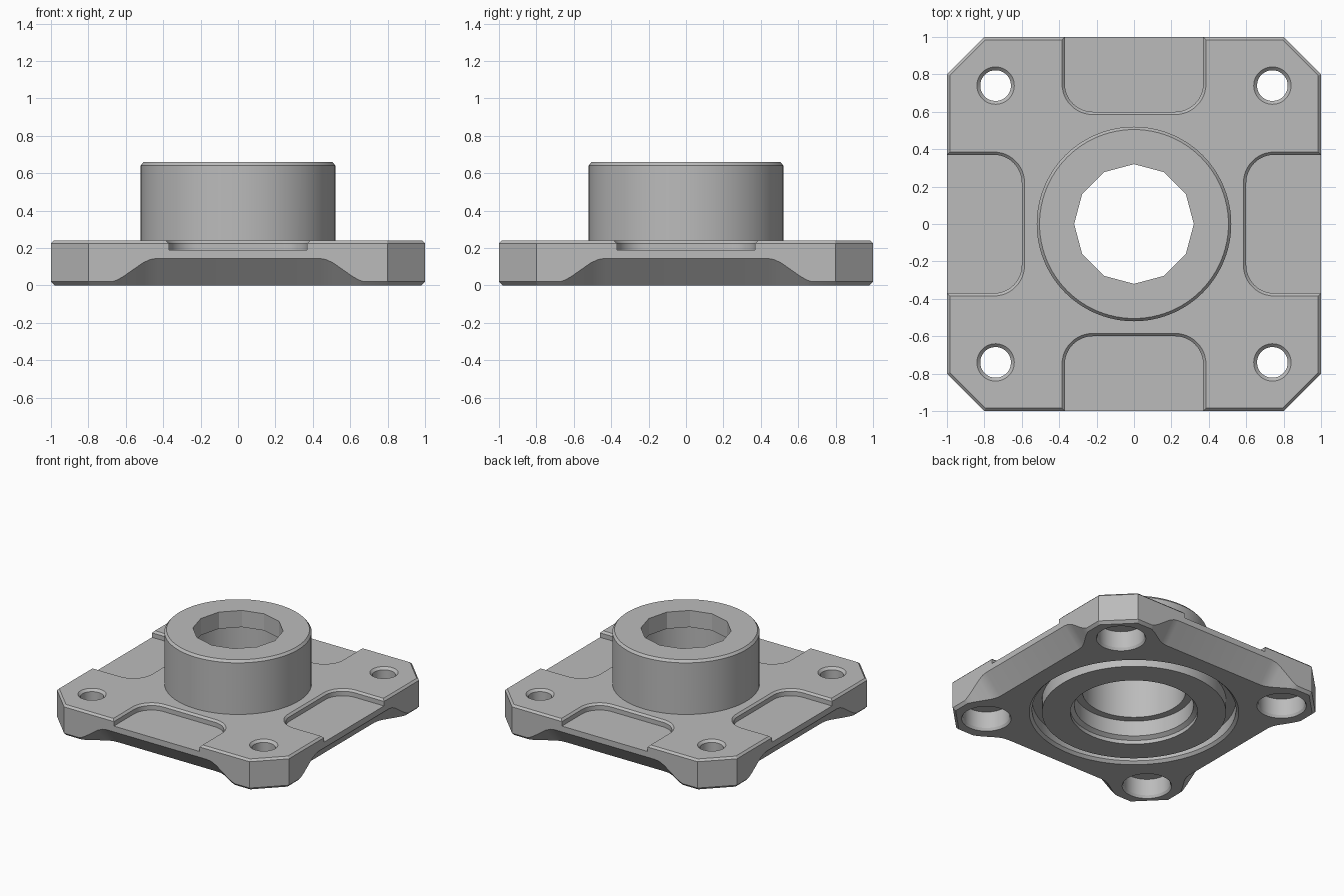
import bpy, bmesh, math
from mathutils import Matrix, Vector

old = bpy.data.objects.get("Cube")
if old:
    bpy.data.objects.remove(old, do_unlink=True)

metal = bpy.data.materials.new("grey_metal")
metal.use_nodes = True
GREY = (0.5, 0.5, 0.5, 1)
metal.diffuse_color = GREY
metal.node_tree.nodes["Principled BSDF"].inputs["Base Color"].default_value = GREY


def loft(name, rings, turn=0.0):
    """Closed solid skinned through rings of matching points."""
    bm = bmesh.new()
    loops = [[bm.verts.new(p) for p in ring] for ring in rings]
    n = len(loops[0])
    for a, b in zip(loops, loops[1:]):
        for i in range(n):
            j = (i + 1) % n
            bm.faces.new((a[i], a[j], b[j], b[i]))
    bm.faces.new(loops[0])
    bm.faces.new(loops[-1])
    bm.transform(Matrix.Rotation(turn, 4, "Z"))
    bmesh.ops.recalc_face_normals(bm, faces=bm.faces)
    mesh = bpy.data.meshes.new(name)
    bm.to_mesh(mesh)
    bm.free()
    mesh.materials.append(metal)
    ob = bpy.data.objects.new(name, mesh)
    bpy.context.scene.collection.objects.link(ob)
    return ob


def turned(name, profile, sides=96, at=(0, 0)):
    """Solid of stacked circles, profile = (radius, height) pairs."""
    rings = []
    for r, z in profile:
        angles = [math.tau * i / sides for i in range(sides)]
        rings.append([(at[0] + r * math.cos(a), at[1] + r * math.sin(a), z) for a in angles])
    return loft(name, rings)


def octagon(inset, z):
    """Square outline with cut corners."""
    s, c = 1 - inset, 0.8 - inset * 0.41
    return [(x, y, z) for x, y in ((s, -c), (s, c), (c, s), (-c, s),
                                   (-s, c), (-s, -c), (-c, -s), (c, -s))]


def pocket_ring(grow, z):
    """Outline of an edge pocket with rounded inner corners, on the front side."""
    w, inner, r = 0.37 + grow, -0.6 + grow, 0.15 + grow
    pts = [(w, -1.2, z)]
    for cx, start in ((w - r, 0), (r - w, math.pi / 2)):
        for i in range(13):
            a = start + math.pi / 2 * i / 12
            pts.append((cx + r * math.cos(a), inner - r + r * math.sin(a), z))
    return pts + [(-w, -1.2, z)]


def scallop_ring(out):
    """Underside relief outline, sliding down as it runs inward."""
    half = [(0.43, 0.145), (0.47, 0.139), (0.51, 0.12), (0.61, 0.05),
            (0.65, 0.027), (0.69, 0.015), (0.75, 0.0)]
    outline = [(0.75, -0.3)] + half[::-1] + [(-x, z) for x, z in half] + [(-0.75, -0.3)]
    return [(x, -1 - out, z + out * 1.115) for x, z in outline]


def boolean(body, tool, operation):
    mod = body.modifiers.new(tool.name, "BOOLEAN")
    mod.operation, mod.solver, mod.object = operation, "EXACT", tool
    tool.hide_render = True
    tools.append(tool)


tools = []

# Base plate with chamfered rims
flange = loft("flange_housing", [octagon(0.02, 0), octagon(0, 0.02),
                                 octagon(0, 0.225), octagon(0.015, 0.24)])

# Raised hub
boolean(flange, turned("hub", [(0.52, 0.1), (0.52, 0.642), (0.505, 0.66)]), "UNION")

# Stepped bore, with a faceted opening through the top lip
boolean(flange, turned("bore", [(0.45, -0.1), (0.45, 0.03), (0.42, 0.05), (0.42, 0.17),
                                (0.365, 0.17), (0.365, 0.53)]), "DIFFERENCE")
boolean(flange, turned("lip_opening", [(0.32, 0.45), (0.32, 0.8)], 12), "DIFFERENCE")

# Ring groove in the underside
groove = turned("ring_groove", [(0.76, -0.02), (0.72, 0.02), (0.72, 0.1)])
boolean(groove, turned("groove_core", [(0.65, -0.2), (0.65, 0.2)]), "DIFFERENCE")
bpy.context.view_layer.update()
boolean(flange, groove, "DIFFERENCE")

# Edge pockets above and scalloped reliefs below, one per side
for k in range(4):
    turn = k * math.pi / 2
    pocket = loft("pocket", [pocket_ring(0, 0.19), pocket_ring(0, 0.225),
                             pocket_ring(0.03, 0.255)], turn)
    boolean(flange, pocket, "DIFFERENCE")
    boolean(flange, loft("scallop", [scallop_ring(0.1), scallop_ring(-0.2)], turn), "DIFFERENCE")

# Bolt holes, countersunk on top and counterbored underneath
for sx in (-1, 1):
    for sy in (-1, 1):
        hole = turned("bolt_hole", [(0.185, -0.02), (0.165, 0.02), (0.165, 0.15), (0.082, 0.15),
                                    (0.082, 0.222), (0.118, 0.258)], 48, (sx * 0.74, sy * 0.74))
        boolean(flange, hole, "DIFFERENCE")

# Bake the cuts and drop the helpers
graph = bpy.context.evaluated_depsgraph_get()
mesh = bpy.data.meshes.new_from_object(flange.evaluated_get(graph))
flange.modifiers.clear()
flange.data = mesh
for tool in tools:
    bpy.data.objects.remove(tool, do_unlink=True)
mesh.materials.clear()
mesh.materials.append(metal)
for p in mesh.polygons:
    p.material_index = 0

bpy.ops.object.select_all(action="DESELECT")
flange.select_set(True)
bpy.context.view_layer.objects.active = flange
bpy.ops.object.shade_smooth_by_angle(angle=math.radians(25))
